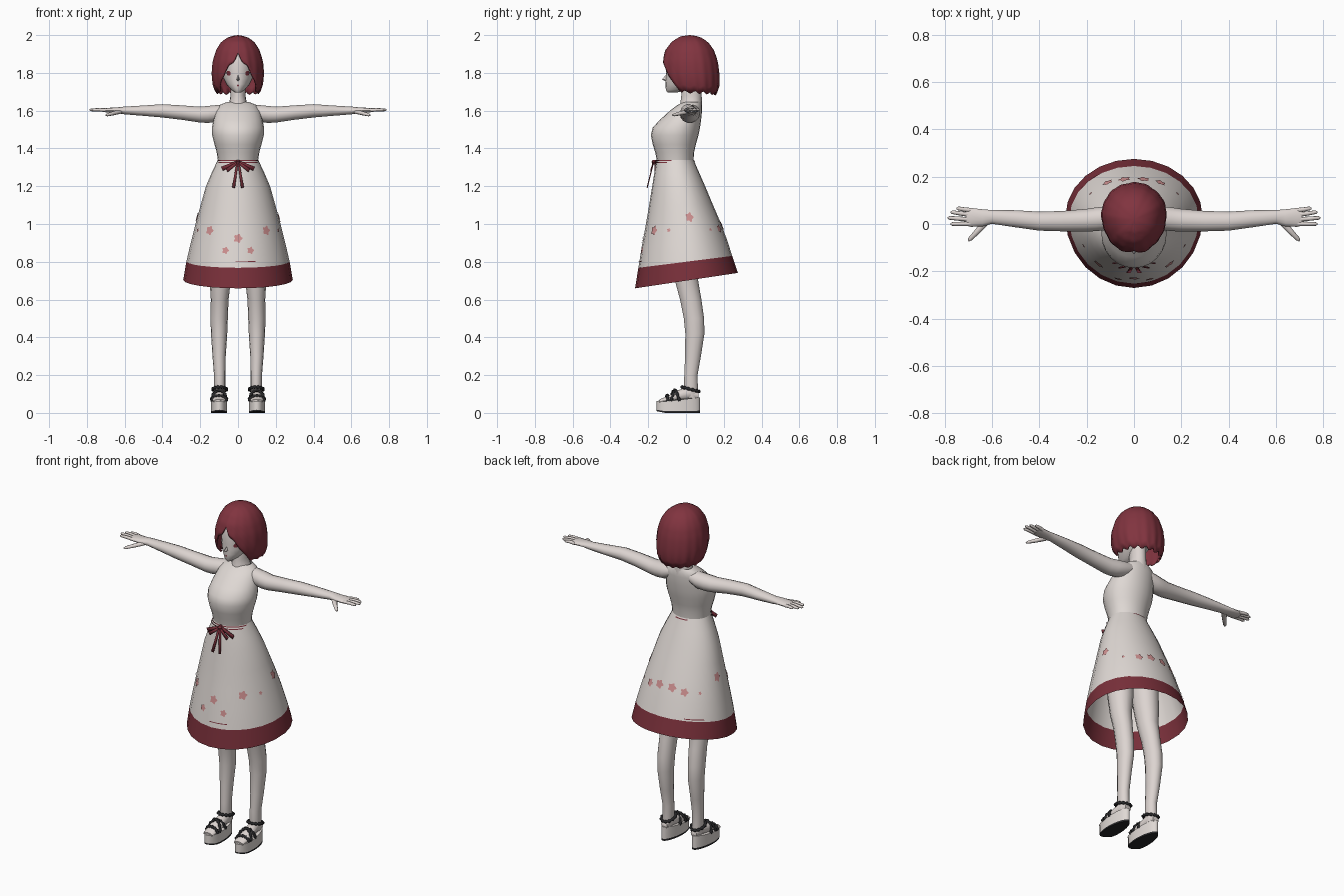
import bpy, bmesh
from math import sin, cos, pi, radians, degrees
from mathutils import Vector

cube = bpy.data.objects.get("Cube")
if cube:
    bpy.data.objects.remove(cube)


def material(name, r, g, b):
    m = bpy.data.materials.new(name)
    m.diffuse_color = (r, g, b, 1)
    m.use_nodes = True
    node = next(n for n in m.node_tree.nodes if n.type == 'BSDF_PRINCIPLED')
    node.inputs["Base Color"].default_value = (r, g, b, 1)
    return m


SKIN = material("pale skin", .72, .66, .635)
CLOTH = material("off white cloth", .74, .69, .66)
HAIR = material("dark red hair", .22, .034, .05)
RED = material("wine red trim", .19, .029, .042)
PINK = material("pink flower", .62, .28, .28)
BLACK = material("black leather", .02, .02, .022)


def finish(name, bm, mats, mirror=False, angle=50, normals=True):
    if normals:
        bmesh.ops.recalc_face_normals(bm, faces=bm.faces)
    mesh = bpy.data.meshes.new(name)
    bm.to_mesh(mesh)
    bm.free()
    ob = bpy.data.objects.new(name, mesh)
    bpy.context.collection.objects.link(ob)
    for m in mats:
        mesh.materials.append(m)
    bpy.ops.object.select_all(action='DESELECT')
    ob.select_set(True)
    bpy.context.view_layer.objects.active = ob
    bpy.ops.object.shade_smooth_by_angle(angle=radians(angle))
    if mirror:
        ob.modifiers.new("Mirror", 'MIRROR')
    return ob


def bridge(bm, rows, caps=False, index=lambda i: 0):
    """Join rows of points into a closed tube."""
    vs = [[bm.verts.new(p) for p in row] for row in rows]
    n = len(vs[0])
    for i, (a, b) in enumerate(zip(vs, vs[1:])):
        for k in range(n):
            j = (k + 1) % n
            bm.faces.new((a[k], a[j], b[j], b[k])).material_index = index(i)
    if caps:
        bm.faces.new(vs[0])
        bm.faces.new(vs[-1])


def lerp(table, t):
    """Interpolate rows whose first entry is the key."""
    rows = sorted(table)
    t = min(max(t, rows[0][0]), rows[-1][0])
    for a, b in zip(rows, rows[1:]):
        if t <= b[0]:
            f = (t - a[0]) / (b[0] - a[0])
            return [p + (q - p) * f for p, q in zip(a[1:], b[1:])]


def surf(rings, th, z, off=0, tilt=0):
    """Point on an egg-shaped body of rings (z, half width, front y, back y)."""
    hw, yf, yb = lerp(rings, z)
    cy = yf + (yb - yf) * .55
    depth = cy - yf if cos(th) > 0 else yb - cy
    x, y = (hw + off) * sin(th), cy - (depth + off) * cos(th)
    drop = (rings[0][0] - z) / (rings[0][0] - rings[-1][0])
    return Vector((x, y, z + tilt * y * drop))


def body(name, rings, mats, n=24, tilt=0, caps=False, index=lambda i: 0):
    bm = bmesh.new()
    bridge(bm, [[surf(rings, 2 * pi * k / n, r[0], 0, tilt) for k in range(n)]
                for r in rings], caps, index)
    return finish(name, bm, mats)


def tubes(name, paths, mat, n=14):
    """Mirrored limbs from paths of (x, y, z, half width, half height)."""
    bm = bmesh.new()
    for path in paths:
        d = (Vector(path[-1][:3]) - Vector(path[0][:3])).normalized()
        if abs(d.z) > .8:
            u, v = Vector((1, 0, 0)), Vector((0, 1, 0))
        else:
            u, v = d.cross(Vector((0, 0, 1))).normalized(), Vector((0, 0, 1))
        bridge(bm, [[Vector(p[:3]) + u * p[3] * cos(2 * pi * k / n) + v * p[4] * sin(2 * pi * k / n)
                     for k in range(n)] for p in path], True)
    return finish(name, bm, [mat], True, 60)


def spots(name, rings, places, mat, tilt=0, petals=.2, off=.004):
    """Thin petal-edged patches lying on a body, at (angle, z, radius)."""
    bm = bmesh.new()
    for deg, z, r in places:
        hw = lerp(rings, z)[0]

        def at(s, a):
            return bm.verts.new(surf(rings, radians(deg) + s * cos(a) / hw, z + s * sin(a), off, tilt))
        mid, n = at(0, 0), 30
        rim = [at(r * (1 + petals * cos(5 * a)), a) for a in (2 * pi * k / n for k in range(n))]
        for k in range(n):
            bm.faces.new((mid, rim[k], rim[(k + 1) % n]))
    return finish(name, bm, [mat], normals=False)


def bands(name, rings, places, mat, tilt=0):
    """Thin strips around a body, at (start angle, end angle, low z, high z)."""
    bm = bmesh.new()
    for a0, a1, z0, z1 in places:
        cols = [[bm.verts.new(surf(rings, radians(a0 + (a1 - a0) * k / 24), z, .004, tilt))
                 for z in (z0, z1)] for k in range(25)]
        for a, b in zip(cols, cols[1:]):
            bm.faces.new((a[0], b[0], b[1], a[1]))
    return finish(name, bm, [mat], normals=False)


# Head, face and neck
head = [(1.98, .025, .0, .05), (1.96, .055, -.045, .09), (1.92, .085, -.09, .125),
        (1.85, .09, -.108, .13), (1.8, .084, -.106, .12), (1.77, .077, -.108, .1),
        (1.74, .062, -.108, .06), (1.71, .036, -.107, .0), (1.695, .014, -.097, -.05)]
body("head", head, [SKIN], caps=True)
spots("eyes", head, [(-35, 1.798, .013), (35, 1.798, .013)], RED, petals=0)
spots("mouth", head, [(0, 1.733, .005)], RED, petals=0)
body("nose", [(1.785, .002, -.11, -.09), (1.765, .008, -.128, -.09), (1.757, .003, -.112, -.09)],
     [SKIN], 8, caps=True)
body("neck", [(1.76, .04, -.02, .08), (1.68, .04, -.025, .083), (1.64, .046, -.03, .085),
              (1.6, .07, -.04, .085)], [SKIN], 16)

# Bobbed hair: a dome whose lower edge rises to a parting over the face
dome = [(2.0, .0, .02, .02), (1.993, .045, -.03, .07), (1.965, .087, -.075, .115),
        (1.92, .115, -.108, .148), (1.86, .133, -.125, .168), (1.79, .138, -.125, .176),
        (1.73, .13, -.108, .175), (1.685, .112, -.085, .16)]
edge = [(0, 1.9), (12, 1.86), (30, 1.81), (45, 1.74), (58, 1.7), (180, 1.687)]
bm = bmesh.new()
count, steps = 96, 14
rows = []
for i in range(1, steps + 1):
    row = []
    for k in range(count):
        th = 2 * pi * k / count - pi
        low = lerp(edge, abs(degrees(th)))[0] + .007 * cos(16 * th)
        t = (i / steps) ** 1.6
        row.append(surf(dome, th, 2 - (2 - low) * t, .002 * t * cos(16 * th) + .001 * sin(7 * th)))
    rows.append(row)
bridge(bm, rows)
top = bm.verts.new((0, .02, 2))
bm.verts.ensure_lookup_table()
for k in range(count):
    bm.faces.new((top, bm.verts[k], bm.verts[(k + 1) % count]))
hair = finish("hair", bm, [HAIR], angle=70)
shell = hair.modifiers.new("Thickness", 'SOLIDIFY')
shell.thickness, shell.offset = .008, -1

# Dress: bodice and flared skirt with a red hem
body("bodice", [(1.645, .06, -.015, .08), (1.63, .098, -.045, .084), (1.6, .117, -.085, .085),
                (1.55, .13, -.14, .08), (1.51, .138, -.176, .074), (1.47, .137, -.186, .066),
                (1.42, .124, -.176, .052), (1.38, .113, -.163, .043), (1.34, .107, -.155, .04)], [CLOTH])
skirt = [(1.34, .107, -.155, .04), (1.27, .14, -.168, .07), (1.2, .17, -.18, .1),
         (1.1, .198, -.197, .14), (1.0, .225, -.215, .18), (.9, .25, -.235, .215),
         (.8, .273, -.252, .245), (.7, .29, -.27, .275)]
TILT = .15
body("skirt", skirt, [CLOTH, RED], tilt=TILT, index=lambda i: int(i == len(skirt) - 2))
flowers = [(0, .945, .02)]
for s in (-1, 1):
    flowers += [(s * 15, .885, .016), (s * 40, .98, .021), (s * 65, .975, .009),
                (s * 97, 1.035, .023), (s * 130, .96, .008), (s * 152, .96, .02), (s * 170, .975, .022)]
spots("skirt_flowers", skirt, flowers, PINK, TILT)
bands("hem_stitching", skirt, [(-3, 20, .828, .832), (-150, -125, .81, .815)], RED, TILT)
bands("waist_ribbon", skirt, [(-75, 75, 1.334, 1.339), (-62, 62, 1.322, 1.327),
                              (160, 200, 1.331, 1.336)], RED)

# Bow: thin loops, tails and a knot
bm = bmesh.new()
for a, b, w in [((0, -.165, 1.33), (.085, -.168, 1.292), .012), ((0, -.17, 1.328), (.06, -.182, 1.283), .01),
                ((.003, -.17, 1.325), (.024, -.203, 1.192), .008)]:
    a, b = Vector(a), Vector(b)
    side = (b - a).cross(Vector((0, 1, 0))).normalized()
    bm.faces.new([bm.verts.new(p) for p in (a + side * w * .6, b + side * w, b - side * w, a - side * w * .6)])
bow = finish("bow", bm, [RED], True)
bow.modifiers.new("Thickness", 'SOLIDIFY').thickness = .005
body("bow_knot", [(1.34, .008, -.175, -.155), (1.33, .013, -.183, -.155), (1.315, .008, -.178, -.155)],
     [RED], 10, caps=True)

# Arms and hands
tubes("arms", [[(.06, .03, 1.6, .04, .035), (.11, .025, 1.585, .05, .046), (.16, .02, 1.58, .05, .046),
                (.2, .016, 1.579, .048, .043), (.3, .012, 1.59, .043, .039), (.4, .012, 1.599, .04, .036),
                (.5, .022, 1.6, .036, .028), (.6, .03, 1.601, .029, .021), (.64, .026, 1.602, .036, .016),
                (.69, .028, 1.602, .04, .013), (.71, .028, 1.602, .034, .009)]], SKIN)
fingers = []
for y, x1, y1 in [(.058, .75, .066), (.039, .775, .05), (.019, .787, .026), (.001, .775, .0)]:
    mx, my = (.69 + x1) / 2, (y + y1) / 2
    fingers.append([(.69, y, 1.602, .01, .01), (mx, my, 1.605, .009, .009),
                    (x1 - .008, y1, 1.604, .008, .007), (x1, y1, 1.604, .003, .003)])
fingers.append([(.625, .01, 1.595, .016, .012), (.66, -.03, 1.586, .012, .011),
                (.692, -.063, 1.578, .009, .008), (.7, -.072, 1.576, .003, .003)])
tubes("fingers", fingers, SKIN, 8)

# Legs and feet
tubes("legs", [[(.08, -.04, 1.15, .075, .08), (.085, -.025, 1, .08, .085), (.09, -.005, .8, .068, .072),
                (.094, .003, .7, .056, .063), (.097, .025, .6, .047, .058), (.1, .042, .5, .046, .055),
                (.1, .047, .42, .043, .052), (.1, .037, .3, .035, .043), (.097, .026, .2, .03, .036),
                (.097, .026, .12, .03, .038), (.097, .028, .08, .026, .034)]], SKIN)
tubes("feet", [[(.097, .066, .09, .02, .02), (.097, .02, .105, .03, .036), (.1, -.05, .088, .034, .03),
                (.1, -.1, .07, .037, .018), (.1, -.14, .062, .03, .01)]], SKIN)

# Platform soles, black underneath and rising toward the heel
bm = bmesh.new()
outline = [(.1 + .043 * sin(a) * (1 - .12 * cos(a)), -.04 + .115 * cos(a)) for a in
           (2 * pi * k / 28 for k in range(28))]
bridge(bm, [[Vector((x, y, max(0, -y - .11) * .2 + f * (.055 + (y + .155) * .12))) for x, y in outline]
            for f in (0, .14, 1)], True, lambda i: int(i == 0))
for f in bm.faces:
    if len(f.verts) > 4 and f.calc_center_median().z < .02:
        f.material_index = 1
finish("soles", bm, [CLOTH, BLACK], True, 40)


# Ruffled black sandal straps
def strap(name, pts, r, closed=False):
    cu = bpy.data.curves.new(name, 'CURVE')
    cu.dimensions = '3D'
    cu.bevel_depth, cu.bevel_resolution = r, 2
    sp = cu.splines.new('POLY')
    sp.points.add(len(pts) - 1)
    for k, p in enumerate(pts):
        sp.points[k].co = (*p, 1)
        sp.points[k].radius = 1.25 if k % 2 else .7
    sp.use_cyclic_u = closed
    cu.materials.append(BLACK)
    bpy.context.collection.objects.link(bpy.data.objects.new(name, cu))


for side, s in (("left", 1), ("right", -1)):
    ring = [(s * (.097 + .036 * sin(a)), .024 - .046 * cos(a), .125 + .012 * cos(a))
            for a in (2 * pi * k / 24 for k in range(24))]
    strap(side + "_ankle_strap", ring, .008, True)
    for part, y0, y1, h in (("toe", -.105, -.095, .03), ("cross", -.085, -.035, .058),
                            ("instep", -.03, -.08, .055)):
        arc = [(s * (.1 - .04 * cos(a)), y0 + (y1 - y0) * a / pi, .062 + h * sin(a))
               for a in (pi * k / 14 for k in range(15))]
        strap(side + "_" + part + "_strap", arc, .008)
